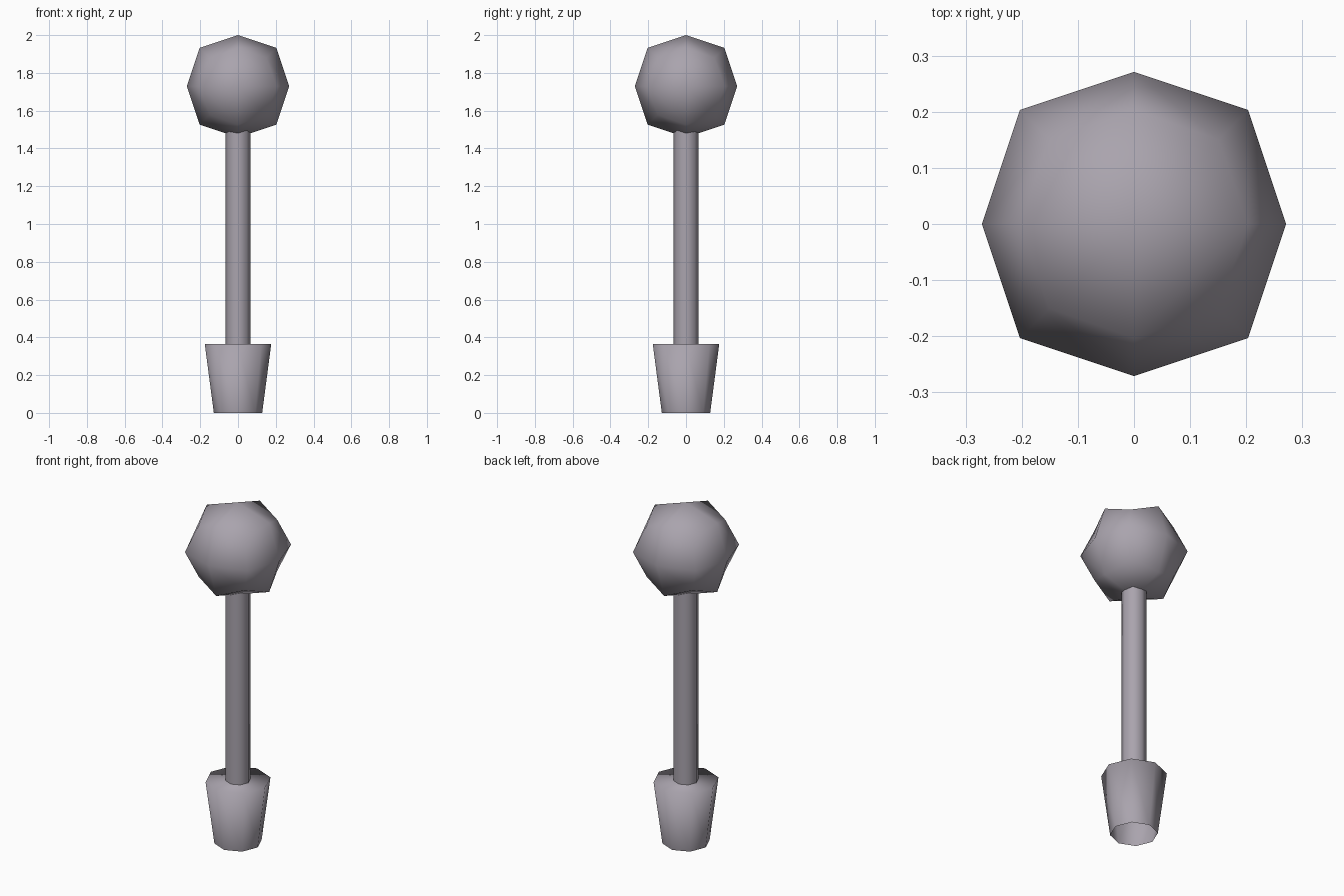
import bpy
import bmesh
from mathutils import Matrix

default = bpy.data.objects.get("Cube")
if default:
    bpy.data.objects.remove(default, do_unlink=True)

# One warm grey for every part
grey = bpy.data.materials.new("mauve_grey")
color = (0.40, 0.37, 0.42, 1.0)
grey.diffuse_color = color
grey.use_nodes = True
grey.node_tree.nodes["Principled BSDF"].inputs["Base Color"].default_value = color


def add_part(name, bm):
    """Turn a bmesh into a smooth shaded object."""
    for face in bm.faces:
        face.smooth = True
    mesh = bpy.data.meshes.new(name)
    bm.to_mesh(mesh)
    bm.free()
    mesh.materials.append(grey)
    obj = bpy.data.objects.new(name, mesh)
    bpy.context.collection.objects.link(obj)
    return obj


def tube(name, bottom, top, r_bottom, r_top, lid=False):
    """Eight-sided tapered tube, open below, with an optional lid."""
    bm = bmesh.new()
    bmesh.ops.create_cone(bm, cap_ends=True, segments=8,
                          radius1=r_bottom, radius2=r_top, depth=top - bottom,
                          matrix=Matrix.Translation((0, 0, (bottom + top) / 2)))
    bm.normal_update()
    ends = [f for f in bm.faces
            if f.normal.z < -0.9 or (f.normal.z > 0.9 and not lid)]
    bmesh.ops.delete(bm, geom=ends, context='FACES_ONLY')
    return add_part(name, bm)


# Flared pot with a closed soil surface, and the straight trunk
tube("pot", 0, 0.365, 0.128, 0.176, lid=True)
tube("trunk", 0.36, 1.52, 0.067, 0.067)

# Round crown: a cube rounded by one subdivision
radius = 0.271
bm = bmesh.new()
bmesh.ops.create_cube(bm, size=2 * radius,
                      matrix=Matrix.Translation((0, 0, 2 - radius)))
crown = add_part("crown", bm)
rounding = crown.modifiers.new("rounding", 'SUBSURF')
rounding.levels = rounding.render_levels = 1
rounding.use_limit_surface = False
